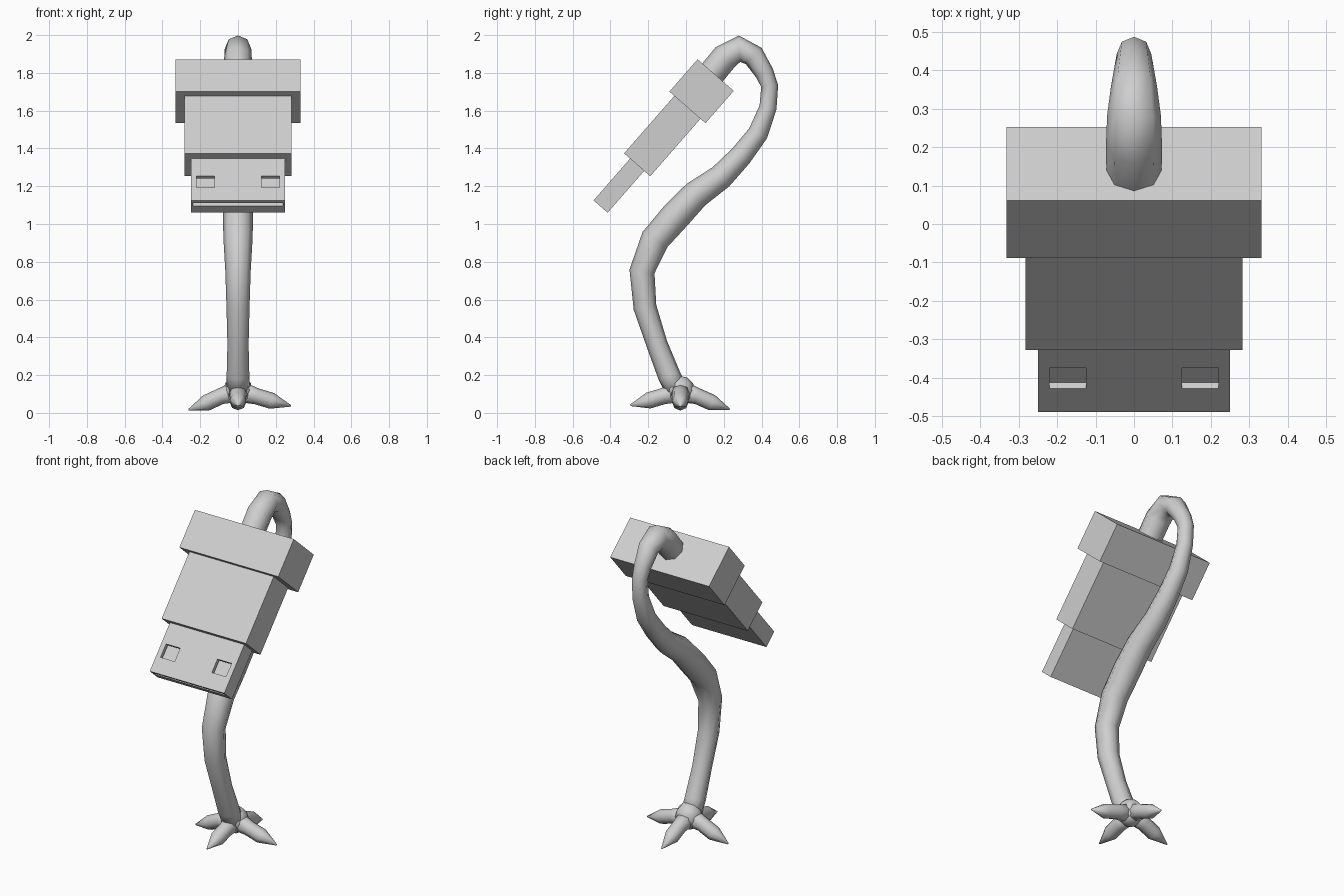
import bpy
import bmesh
from math import cos, sin, pi, radians
from mathutils import Vector, Matrix

if "Cube" in bpy.data.objects:
    bpy.data.objects.remove(bpy.data.objects["Cube"], do_unlink=True)

grey = bpy.data.materials.new("plain_grey")
grey.use_nodes = True
GREY = (0.62, 0.62, 0.62, 1)
grey.diffuse_color = GREY
grey.node_tree.nodes["Principled BSDF"].inputs["Base Color"].default_value = GREY

# Plug frame: local z runs up the plug, local -y is its front face
PLUG = Matrix.Translation((0, 0.0075, 1.6175)) @ Matrix.Rotation(radians(-41.2), 4, "X")


def make_object(name, bm, smooth=False):
    bmesh.ops.recalc_face_normals(bm, faces=bm.faces)
    for face in bm.faces:
        face.smooth = smooth
    mesh = bpy.data.meshes.new(name)
    bm.to_mesh(mesh)
    bm.free()
    mesh.materials.append(grey)
    obj = bpy.data.objects.new(name, mesh)
    bpy.context.scene.collection.objects.link(obj)
    return obj


def plug_box(name, xs, ys, zs):
    """Box between local limits in the tilted plug frame."""
    bm = bmesh.new()
    bmesh.ops.create_cube(bm, size=1)
    for v in bm.verts:
        v.co = [lim[0] if c < 0 else lim[1] for c, lim in zip(v.co, (xs, ys, zs))]
    obj = make_object(name, bm)
    obj.matrix_world = PLUG
    return obj


def tube(name, points, side, sides=8):
    """Closed tube through (position, radius) points of a planar path."""
    bm = bmesh.new()
    side = Vector(side)
    rings = []
    for i, (p, r) in enumerate(points):
        before = Vector(points[max(i - 1, 0)][0])
        after = Vector(points[min(i + 1, len(points) - 1)][0])
        other = (after - before).normalized().cross(side)
        rings.append([bm.verts.new(Vector(p) + r * (cos(a) * side + sin(a) * other))
                      for a in (2 * pi * k / sides for k in range(sides))])
    for a, b in zip(rings, rings[1:]):
        for k in range(sides):
            j = (k + 1) % sides
            bm.faces.new((a[k], a[j], b[j], b[k]))
    bm.faces.new(rings[0])
    bm.faces.new(rings[-1])
    return make_object(name, bm, smooth=True)


# Plug body: wide collar, grip, thin metal end
plug_box("plug_collar", (-0.332, 0.332), (-0.127, 0.127), (0, 0.227))
plug_box("plug_grip", (-0.283, 0.283), (-0.092, 0.092), (-0.404, 0))
end = plug_box("plug_end", (-0.25, 0.25), (-0.0495, 0.0495), (-0.698, -0.404))

# Open slot and two windows cut into the metal end
cutters = [plug_box("slot_cutter", (-0.237, 0.237), (-0.0275, -0.0035), (-0.72, -0.42))]
for xs in ((-0.22, -0.125), (0.125, 0.22)):
    cutters.append(plug_box("window_cutter", xs, (-0.06, -0.012), (-0.606, -0.525)))
bpy.context.view_layer.update()
bpy.context.view_layer.objects.active = end
for cutter in cutters:
    cutter.hide_render = True
    mod = end.modifiers.new(cutter.name, "BOOLEAN")
    mod.operation = "DIFFERENCE"
    mod.solver = "EXACT"
    mod.object = cutter
    bpy.ops.object.modifier_apply(modifier=mod.name)
for cutter in cutters:
    bpy.data.objects.remove(cutter, do_unlink=True)

# Cable: (y, z, radius) from inside the collar down to the ankle
cable = [
    (0.09, 1.74, 0.07), (0.135, 1.796, 0.072), (0.206, 1.882, 0.073),
    (0.283, 1.928, 0.07), (0.358, 1.89, 0.06), (0.415, 1.80, 0.05),
    (0.443, 1.73, 0.045), (0.434, 1.616, 0.046), (0.381, 1.479, 0.054),
    (0.29, 1.36, 0.06), (0.185, 1.25, 0.067), (0.053, 1.156, 0.075),
    (-0.053, 1.045, 0.08), (-0.164, 0.918, 0.077), (-0.233, 0.749, 0.067),
    (-0.217, 0.558, 0.061), (-0.153, 0.362, 0.056), (-0.09, 0.2, 0.06),
    (-0.045, 0.11, 0.06),
]
tube("cable", [((0, y, z), r) for y, z, r in cable], (1, 0, 0))

# Ankle knot joining cable and toes
FOOT_Y = -0.03
bm = bmesh.new()
bmesh.ops.create_uvsphere(bm, u_segments=8, v_segments=6, radius=0.078)
bmesh.ops.translate(bm, verts=bm.verts, vec=(0, FOOT_Y, 0.118))
make_object("ankle", bm, smooth=True)

# Four pointed toes: direction, reach and tip height
toes = {
    "front_toe": ((0, -1), 0.265, 0.04),
    "back_toe": ((0, 1), 0.262, 0.018),
    "left_toe": ((1, 0), 0.28, 0.037),
    "right_toe": ((-1, 0), 0.262, 0.016),
}
for name, ((dx, dy), reach, tip) in toes.items():
    profile = [(0, 0.115, 0.058), (0.35, 0.088, 0.043),
               (0.64, tip * 0.5 + 0.045, 0.043), (1, tip, 0.004)]
    pts = [((dx * t * reach, FOOT_Y + dy * t * reach, z), r) for t, z, r in profile]
    tube(name, pts, (-dy, dx, 0))
